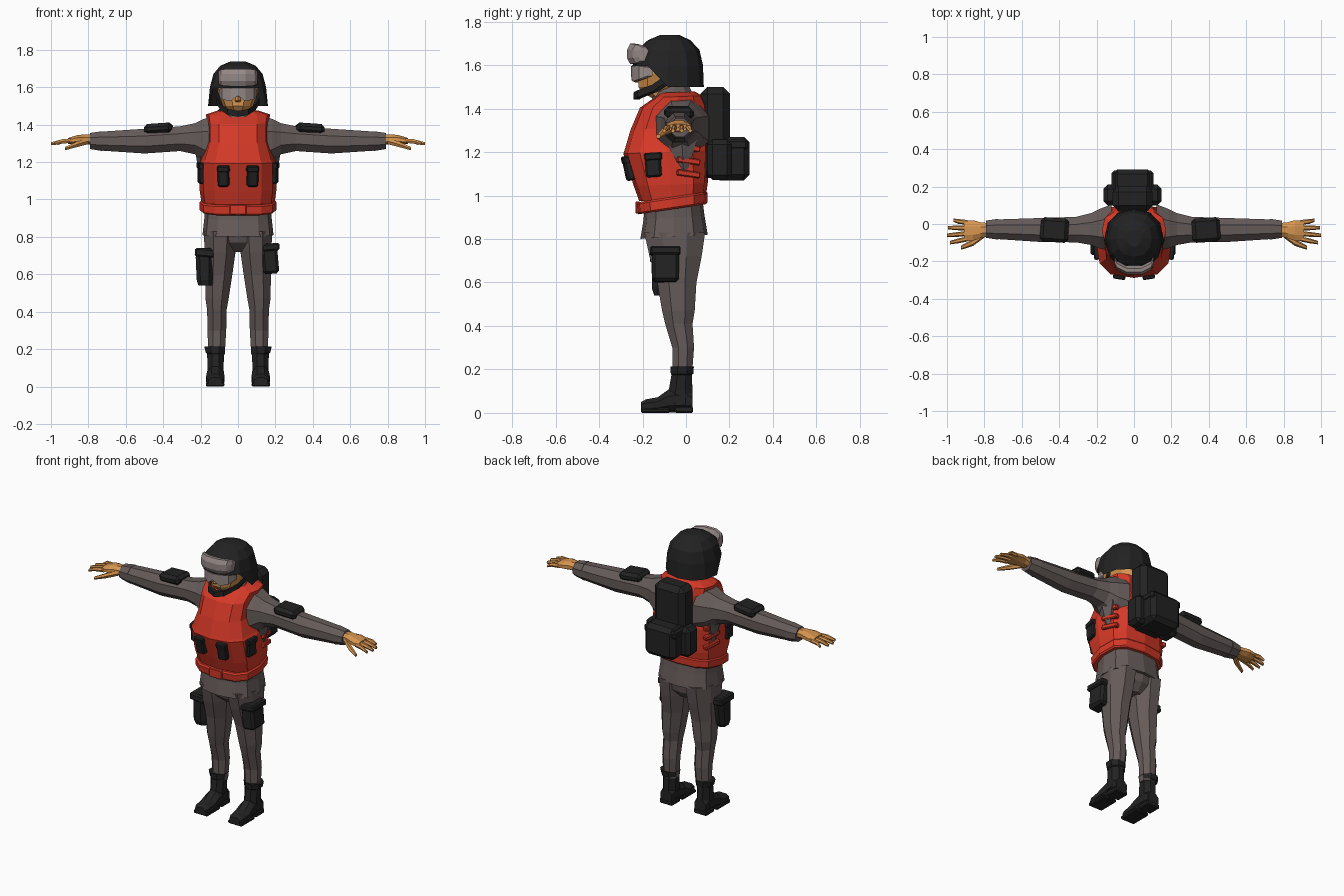
import bpy, bmesh, math
from mathutils import Matrix, Vector, Euler


def mat(name, r, g, b):
    m = bpy.data.materials.new(name)
    m.diffuse_color = (r, g, b, 1)
    return m


RED = mat("vest_red", 0.66, 0.04, 0.02)
GREY = mat("cloth_grey", 0.13, 0.105, 0.10)
BLACK = mat("gear_black", 0.016, 0.016, 0.016)
SKIN = mat("skin", 0.68, 0.30, 0.08)
LENS = mat("lens_grey", 0.30, 0.25, 0.24)


def finish(name, bm, material):
    bmesh.ops.recalc_face_normals(bm, faces=bm.faces)
    me = bpy.data.meshes.new(name)
    bm.to_mesh(me)
    bm.free()
    me.materials.append(material)
    ob = bpy.data.objects.new(name, me)
    bpy.context.collection.objects.link(ob)
    return ob


def loft(name, rings, material, axis='z', n=8, power=1.0, flat=False, tilt=0.0,
         caps=(True, True), warp=None):
    """Skin rings (x, y, z, a, b); flat puts polygon sides, not corners, at the extents."""
    bm = bmesh.new()
    ph = math.pi / n if flat else 0
    k = 1 / math.cos(ph)
    sp = lambda v: math.copysign(abs(v) ** power, v) if abs(v) > 1e-6 else 0
    loops = []
    for i, (x, y, z, a, b) in enumerate(rings):
        loop = []
        for j in range(n):
            t = 2 * math.pi * j / n + ph
            u, v = a * k * sp(math.cos(t)), b * k * sp(math.sin(t))
            p = {'z': (x + u, y + v, z + tilt * v), 'x': (x, y + u, z + v),
                 'y': (x + u, y, z + v)}[axis]
            loop.append(bm.verts.new(warp(i, Vector(p)) if warp else p))
        loops.append(loop)
    for p, q in zip(loops, loops[1:]):
        for j in range(n):
            bm.faces.new((p[j], p[(j + 1) % n], q[(j + 1) % n], q[j]))
    if caps[0]:
        bm.faces.new(loops[0])
    if caps[1]:
        bm.faces.new(loops[-1])
    return finish(name, bm, material)


def box(name, loc, size, material, bevel=0.008, rot=(0, 0, 0)):
    bm = bmesh.new()
    m = Matrix.LocRotScale(Vector(loc), Euler([math.radians(r) for r in rot]), Vector(size))
    bmesh.ops.create_cube(bm, size=1, matrix=m)
    if bevel:
        bmesh.ops.bevel(bm, geom=bm.edges[:], offset=bevel, segments=1, affect='EDGES')
    return finish(name, bm, material)


def body_rings(rows):
    """Rows of (z, front y, back y, half width) to ring tuples."""
    return [(0, (f + b) / 2, z, w, (b - f) / 2) for z, f, b, w in rows]


# --- torso: pelvis, jacket hem, vest, belt
loft("pelvis", body_rings([(.72, -.11, .03, .05), (.77, -.17, .075, .14), (.83, -.19, .085, .175)]),
     GREY, n=12, power=.8)
loft("jacket_hem", body_rings([(.81, -.21, .10, .19), (.90, -.195, .085, .18), (.98, -.19, .075, .18)]),
     GREY, n=12, power=.75, tilt=.06)
loft("vest", body_rings([(.98, -.215, .09, .195), (1.05, -.24, .10, .205), (1.2, -.288, .108, .203),
                         (1.215, -.283, .108, .195), (1.31, -.255, .11, .165), (1.41, -.212, .10, .165),
                         (1.455, -.145, .075, .172), (1.475, -.12, .04, .11)]),
     RED, n=12, power=.7, tilt=.04)
loft("vest_belt", body_rings([(.937, -.218, .093, .197), (.945, -.225, .098, .205),
                              (.985, -.23, .10, .205), (.993, -.222, .095, .198)]),
     RED, n=12, power=.7, tilt=.15)
box("belt_buckle", (0, -.222, .945), (.09, .02, .055), RED, .004)
for s in (1, -1):
    side = "right" if s > 0 else "left"
    for z in (1.1, 1.16, 1.22):
        box(f"{side}_vest_strap", (s * .188, .01, z), (.03, .11, .028), RED, .005, (-8, 0, s * 14))

# --- head
loft("collar", body_rings([(1.42, -.17, .05, .12), (1.47, -.15, .035, .095), (1.50, -.13, .02, .08)]),
     GREY, n=10)
loft("head", body_rings([(1.43, -.13, .01, .06), (1.475, -.205, .01, .058), (1.5, -.225, .02, .08),
                         (1.56, -.225, .03, .105), (1.64, -.22, .03, .11), (1.7, -.17, 0, .07)]),
     SKIN, n=10, power=.9)
loft("nose", [(0, -.222, 1.575, .008, .008), (0, -.232, 1.53, .016, .02), (0, -.222, 1.52, .012, .01)],
     SKIN, n=4)


def helmet_rim(i, p):
    # front of the rim lifts above the face
    if i == 0:
        p.z = 1.5 if p.y > -.1 else 1.595
        if p.y < -.1:
            p.x *= .93
    return p


loft("helmet", body_rings([(1.5, -.252, .082, .16), (1.6, -.245, .078, .15), (1.67, -.225, .062, .132),
                           (1.715, -.175, .02, .095), (1.738, -.12, -.03, .04)]),
     BLACK, n=12, power=.9, caps=(False, True), warp=helmet_rim)
# chin strap runs ear to ear under the jaw
loft("chin_strap", [(x, y, z, .014, .016) for x, y, z in
                    ((-.115, -.09, 1.53), (-.095, -.14, 1.495), (-.055, -.21, 1.468), (0, -.228, 1.458),
                     (.055, -.21, 1.468), (.095, -.14, 1.495), (.115, -.09, 1.53))],
     BLACK, axis='x', n=4, flat=True)
loft("goggles", [(x, y, 1.652, .024, h) for x, y, h in
                 ((-.105, -.195, .032), (-.09, -.222, .043), (-.04, -.247, .047),
                  (.04, -.247, .047), (.09, -.222, .043), (.105, -.195, .032))],
     LENS, axis='x', n=8, flat=True)
loft("glasses", [(x, y, z, .012, h) for x, y, z, h in
                 ((-.1, -.165, 1.57, .02), (-.085, -.205, 1.565, .03), (-.04, -.235, 1.56, .035),
                  (0, -.242, 1.575, .02),
                  (.04, -.235, 1.56, .035), (.085, -.205, 1.565, .03), (.1, -.165, 1.57, .02))],
     LENS, axis='x', n=4, flat=True)

# --- limbs, built once per side
for s in (1, -1):
    side = "right" if s > 0 else "left"
    mir = lambda rows: [(s * x, y, z, a, b) for x, y, z, a, b in rows]
    # sleeve and cuff
    loft(f"{side}_sleeve", mir([(.12, -.02, 1.31, .125, .14), (.185, -.025, 1.315, .105, .115),
                                (.23, -.027, 1.325, .085, .083), (.31, -.03, 1.325, .068, .066),
                                (.50, -.032, 1.312, .064, .066), (.74, -.028, 1.312, .052, .05)]),
         GREY, axis='x', n=8, flat=True)
    loft(f"{side}_cuff", mir([(.725, -.028, 1.312, .056, .053), (.79, -.028, 1.313, .046, .043)]),
         GREY, axis='x', n=8, flat=True)
    loft(f"{side}_underarm", [(s * .175, -.01, 1.07, .006, .006), (s * .18, -.015, 1.18, .035, .05),
                              (s * .18, -.02, 1.26, .05, .085)], GREY, n=6)
    # shoulder pad, slightly different on each arm as in the model
    px = .385 if s > 0 else .425
    box(f"{side}_arm_pad", (s * px, -.032, 1.38), (.15, .13, .055), BLACK, .018, (0, s * 4, s * 4))
    # hand
    loft(f"{side}_palm", mir([(.77, -.03, 1.318, .034, .028), (.82, -.033, 1.322, .042, .026),
                              (.86, -.035, 1.32, .055, .024), (.91, -.036, 1.312, .056, .016)]),
         SKIN, axis='x', n=8, flat=True)
    for y0, y1, tip in ((-.08, -.1, .985), (-.051, -.06, 1.0), (-.021, -.02, .995), (.008, .02, .965)):
        loft(f"{side}_finger", mir([(.89, y0, 1.314, .013, .014), (.94, (y0 + y1) / 2, 1.311, .013, .013),
                                    (tip, y1, 1.298, .009, .009)]), SKIN, axis='x', n=6)
    loft(f"{side}_thumb", mir([(.80, -.055, 1.312, .018, .018), (.86, -.098, 1.295, .019, .017),
                               (.925, -.127, 1.272, .011, .01)]), SKIN, axis='x', n=6)
    # trouser leg
    loft(f"{side}_leg", mir([(.115, -.017, .17, .044, .044), (.113, -.013, .30, .05, .05),
                             (.113, -.033, .41, .052, .063), (.112, -.035, .47, .062, .075),
                             (.103, -.042, .60, .073, .09), (.096, -.048, .72, .083, .12),
                             (.094, -.052, .83, .088, .14)]), GREY, n=8, flat=True)
    # boot
    loft(f"{side}_boot_shaft", mir([(.122, -.025, .04, .045, .055), (.12, -.025, .10, .043, .055),
                                    (.12, -.02, .175, .045, .047), (.122, -.018, .18, .05, .052),
                                    (.124, -.018, .213, .056, .054)]), BLACK, n=8, flat=True)
    loft(f"{side}_boot_foot", mir([(.122, -.208, .027, .036, .022), (.122, -.185, .032, .046, .03),
                                   (.122, -.13, .037, .049, .035), (.12, -.08, .055, .046, .053),
                                   (.12, 0, .06, .044, .058), (.12, .03, .05, .04, .045)]),
         BLACK, axis='y', n=8, flat=True)
    box(f"{side}_boot_toe_sole", (s * .122, -.14, .011), (.1, .135, .022), BLACK, .006)
    box(f"{side}_boot_heel", (s * .121, -.01, .015), (.092, .085, .03), BLACK, .006)
    # vest pouches
    box(f"{side}_front_pouch", (s * .077, -.258, 1.125), (.06, .05, .11), BLACK, .008, (12, 0, s * 9))
    box(f"{side}_front_pouch_flap", (s * .077, -.27, 1.165), (.066, .048, .035), BLACK, .006, (12, 0, s * 9))
    box(f"{side}_side_pouch", (s * .192, -.15, 1.14), (.04, .072, .11), BLACK, .008, (4, 0, -s * 8))
    box(f"{side}_side_pouch_flap", (s * .195, -.15, 1.18), (.044, .08, .035), BLACK, .006, (4, 0, -s * 8))

# --- thigh gear
box("right_thigh_pouch", (.172, -.095, .68), (.085, .125, .155), BLACK, .014, (0, -5, 0))
box("right_thigh_pouch_flap", (.172, -.095, .745), (.1, .14, .04), BLACK, .008, (0, -5, 0))
loft("left_thigh_holster", [(-.175, -.11, .54, .036, .035), (-.178, -.105, .57, .042, .05),
                            (-.18, -.095, .69, .045, .062), (-.178, -.095, .74, .042, .06)],
     BLACK, n=8, flat=True, power=.7)
box("left_thigh_holster_flap", (-.178, -.095, .715), (.105, .14, .045), BLACK, .008, (0, 5, 0))

# --- backpack
box("backpack_main", (-.008, .135, 1.29), (.215, .135, .42), BLACK, .032)
box("backpack_lower", (-.008, .21, 1.17), (.215, .165, .2), BLACK, .026)
box("backpack_lid", (-.008, .225, 1.235), (.222, .12, .05), BLACK, .012)
for s in (1, -1):
    box("backpack_side_pouch", (-.008 + s * .115, .155, 1.165), (.08, .11, .185), BLACK, .022)
